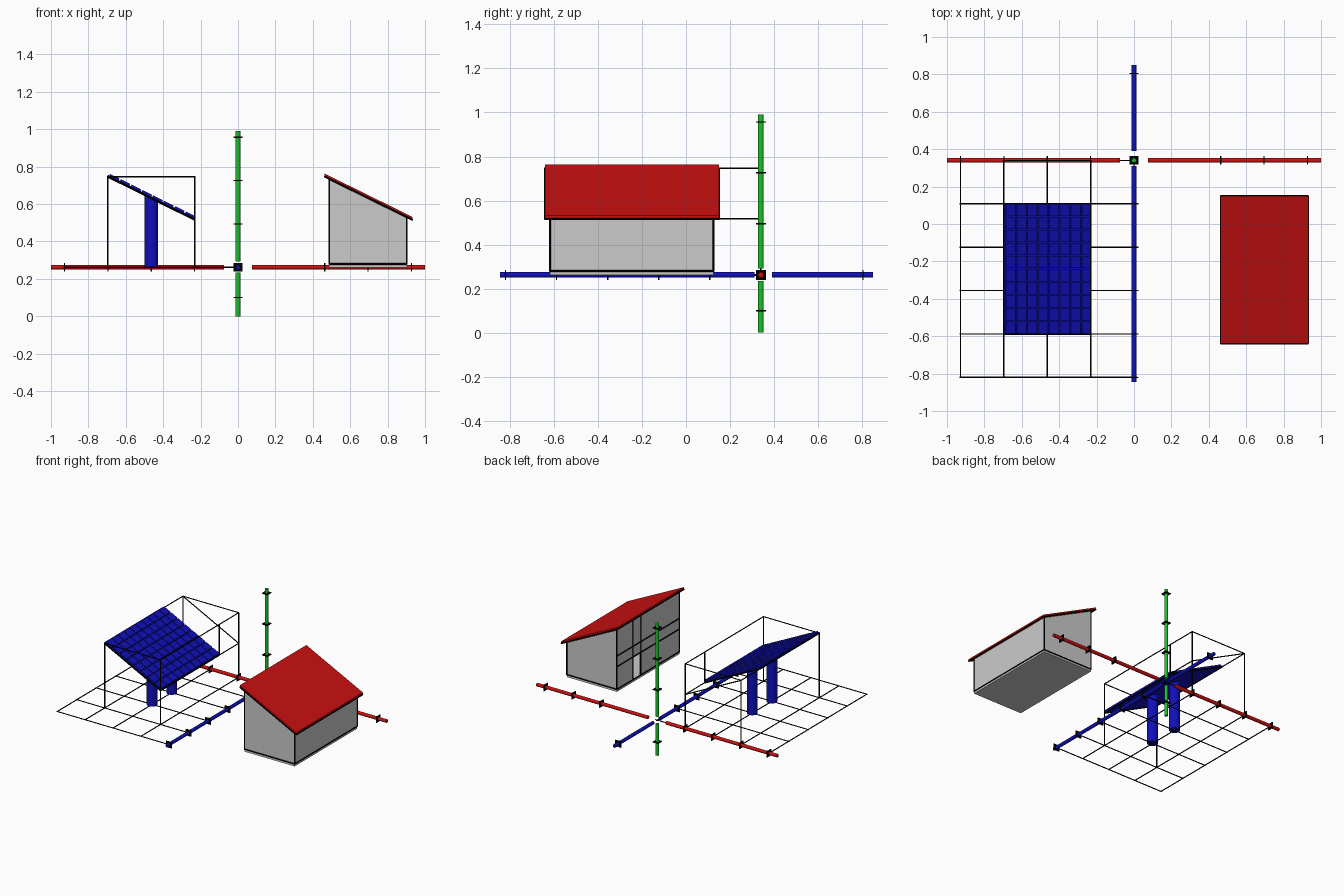
import bpy, bmesh
from mathutils import Vector, Matrix

if "Cube" in bpy.data.objects:
    bpy.data.objects.remove(bpy.data.objects["Cube"])

OX, OY, OZ, S = 0.0, 0.34, 0.262, 0.232   # axis origin and grid step


def mat(name, rgb):
    m = bpy.data.materials.new(name)
    m.diffuse_color = (*rgb, 1)
    m.use_nodes = True
    m.node_tree.nodes["Principled BSDF"].inputs["Base Color"].default_value = m.diffuse_color
    return m


RED = mat("red", (0.6, 0.005, 0.005))
BLUE = mat("blue", (0.005, 0.005, 0.5))
GREEN = mat("green", (0.01, 0.55, 0.02))
BLACK = mat("black", (0.0, 0.0, 0.0))


def finish(name, bm, m=None, smooth=False):
    bmesh.ops.recalc_face_normals(bm, faces=bm.faces)
    me = bpy.data.meshes.new(name)
    bm.to_mesh(me)
    bm.free()
    ob = bpy.data.objects.new(name, me)
    bpy.context.collection.objects.link(ob)
    if m:
        me.materials.append(m)
    if smooth:
        bpy.context.view_layer.objects.active = ob
        ob.select_set(True)
        bpy.ops.object.shade_smooth_by_angle()
        ob.select_set(False)
    return ob


def rods(name, pairs, r, m, sides=6, smooth=False):
    bm = bmesh.new()
    for a, b in pairs:
        a, b = Vector(a), Vector(b)
        d = b - a
        M = Matrix.Translation((a + b) / 2) @ d.to_track_quat('Z', 'Y').to_matrix().to_4x4()
        bmesh.ops.create_cone(bm, cap_ends=True, segments=sides, radius1=r, radius2=r,
                              depth=d.length, matrix=M)
    return finish(name, bm, m, smooth)


def boxes(name, spans, m=None):
    bm = bmesh.new()
    for lo, hi in spans:
        lo, hi = Vector(lo), Vector(hi)
        bmesh.ops.create_cube(bm, size=1, matrix=Matrix.Translation((lo + hi) / 2)
                              @ Matrix.Diagonal((*(hi - lo), 1)))
    return finish(name, bm, m)


def prism(name, profile, y0, y1, m=None):
    bm = bmesh.new()
    f = bm.faces.new([bm.verts.new((x, y0, z)) for x, z in profile])
    ext = bmesh.ops.extrude_face_region(bm, geom=[f])
    vs = [v for v in ext["geom"] if isinstance(v, bmesh.types.BMVert)]
    bmesh.ops.translate(bm, vec=(0, y1 - y0, 0), verts=vs)
    return finish(name, bm, m)


# Three coloured axes, each broken at the origin
rods("x_axis", [((-1, OY, OZ), (-0.075, OY, OZ)), ((0.075, OY, OZ), (1, OY, OZ))], 0.0125, RED, 16, True)
rods("y_axis", [((0, -0.845, OZ), (0, 0.31, OZ)), ((0, 0.39, OZ), (0, 0.85, OZ))], 0.0125, BLUE, 16, True)
rods("z_axis", [((0, OY, 0), (0, OY, 0.235)), ((0, OY, 0.292), (0, OY, 0.99))], 0.0125, GREEN, 16, True)

# Square black tick plates along the axes
ticks = []
places = [(i * S, OY, OZ) for i in (-4, -3, -2, -1, 2, 3, 4)]
places += [(0, OY + i * S, OZ) for i in (-5, -4, -3, -2, -1, 2)]
places += [(0, OY, z) for z in (0.10, 0.494, 0.726, 0.957)]
for n, p in enumerate(places):
    half = Vector((0.023, 0.023, 0.023))
    half[0 if n < 7 else 1 if n < 13 else 2] = 0.003
    ticks.append((Vector(p) - half, Vector(p) + half))
boxes("axis_ticks", ticks, BLACK)

# Ground grid on the left side
grid = [((-i * S, OY + 0.01, OZ), (-i * S, OY - 5 * S, OZ)) for i in range(5)]
grid += [((0.015, OY - j * S, OZ), (-4 * S - 0.005, OY - j * S, OZ)) for j in range(6)]
rods("ground_grid", grid, 0.004, BLACK)

# Construction box and projection lines round the solar panel
XL, XR = -3 * S, -S
YF, YP, YB = OY - 4 * S, OY - S, OY
ZT, ZM = 0.747, 0.517
lines = [((x, y, OZ), (x, y, ZT)) for x in (XL, XR) for y in (YF, YB)]
lines += [((XL, y, ZT), (XR, y, ZT)) for y in (YF, YB)]
lines += [((x, YF, ZT), (x, YB, ZT)) for x in (XL, XR)]
lines += [((XL, YB, ZT), (XR, YB, ZM)),
          ((XR, YP, ZM), (XR, YB, ZM)),
          ((XR, YP, ZM), (XR, YP, ZT))]
rods("construction_lines", lines, 0.004, BLACK)

# Solar panel: black-edged board with raised cells
prism("panel_board", [(XL, ZT), (XR, ZM), (XR, ZM + 0.01), (XL, ZT + 0.01)], YF, YP, BLUE)
rods("panel_frame", [((XL, y, ZT), (XR, y, ZM)) for y in (YF, YP)]
     + [((x, YF, z), (x, YP, z)) for x, z in ((XL, ZT), (XR, ZM))], 0.006, BLACK)
slope = Vector((XR - XL, 0, ZM - ZT))
u = slope.normalized()
nrm = Vector((-u.z, 0, u.x))
cols, rows = 8, 10
cw, ch = slope.length / cols, (YP - YF) / rows
R = Matrix((u, (0, 1, 0), nrm)).transposed().to_4x4()
bm = bmesh.new()
for i in range(cols):
    for j in range(rows):
        c = Vector((XL, YF + (j + 0.5) * ch, ZT)) + u * (i + 0.5) * cw + nrm * 0.012
        bmesh.ops.create_cube(bm, size=1, matrix=Matrix.Translation(c) @ R
                              @ Matrix.Diagonal((cw * 0.88, ch * 0.9, 0.012, 1)))
finish("panel_cells", bm, BLUE)

# Two round posts under the panel, tops cut to the slope
bm = bmesh.new()
for y in (OY - 2 * S, OY - 3 * S):
    bmesh.ops.create_cone(bm, cap_ends=True, segments=32, radius1=0.037, radius2=0.037, depth=0.37,
                          matrix=Matrix.Translation((-2 * S, y, OZ + 0.185)))
for v in bm.verts:
    if v.co.z > 0.4:
        v.co.z = ZT + (v.co.x - XL) * slope.z / slope.x
finish("panel_posts", bm, BLUE, True)

# House: floor, sloped end walls, low right wall, left wall with a door gap
X0, X1, Y0, Y1, ZF = 0.487, 0.903, -0.618, 0.125, 0.28
ZH, ZL, T = 0.735, 0.53, 0.012
boxes("house_floor", [((X0, Y0, OZ), (X1, Y1, ZF))])
gable = [(X0, ZF), (X1, ZF), (X1, ZL), (X0, ZH)]
prism("front_wall", gable, Y0, Y0 + T)
prism("back_wall", gable, Y1 - T, Y1)
boxes("right_wall", [((X1 - T, Y0 + T, ZF), (X1, Y1 - T, ZL))])
D0, D1, ZD = -0.16, -0.065, 0.45
boxes("left_wall", [((X0, Y0 + T, ZF), (X0 + T, D0, ZH)),
                    ((X0, D1, ZF), (X0 + T, Y1 - T, ZH)),
                    ((X0, D0, ZD), (X0 + T, D1, ZH))])

# Black corner trims, wall base lines and window bars
trim = []
for y in (Y0, Y1):
    trim += [((X0, y, ZF), (X0, y, ZH)), ((X1, y, ZF), (X1, y, ZL)), ((X0, y, ZF), (X1, y, ZF))]
trim += [((x, Y0, ZF), (x, Y1, ZF)) for x in (X0, X1)]
trim += [((X0, y, ZF), (X0, y, ZH)) for y in (D0, D1)]
trim += [((X0, Y0, z), (X0, Y1, z)) for z in (ZD, 0.53)]
rods("house_trim", trim, 0.005, BLACK)

# Mono-pitch roof slab with a black edge underneath
ra, rb, RY0, RY1 = (0.463, 0.747), (0.932, 0.516), -0.64, 0.15
prism("roof", [ra, rb, (rb[0], rb[1] + 0.016), (ra[0], ra[1] + 0.016)], RY0, RY1, RED)
rods("roof_edge", [((ra[0], y, ra[1]), (rb[0], y, rb[1])) for y in (RY0, RY1)]
     + [((x, RY0, z), (x, RY1, z)) for x, z in (ra, rb)], 0.005, BLACK)
